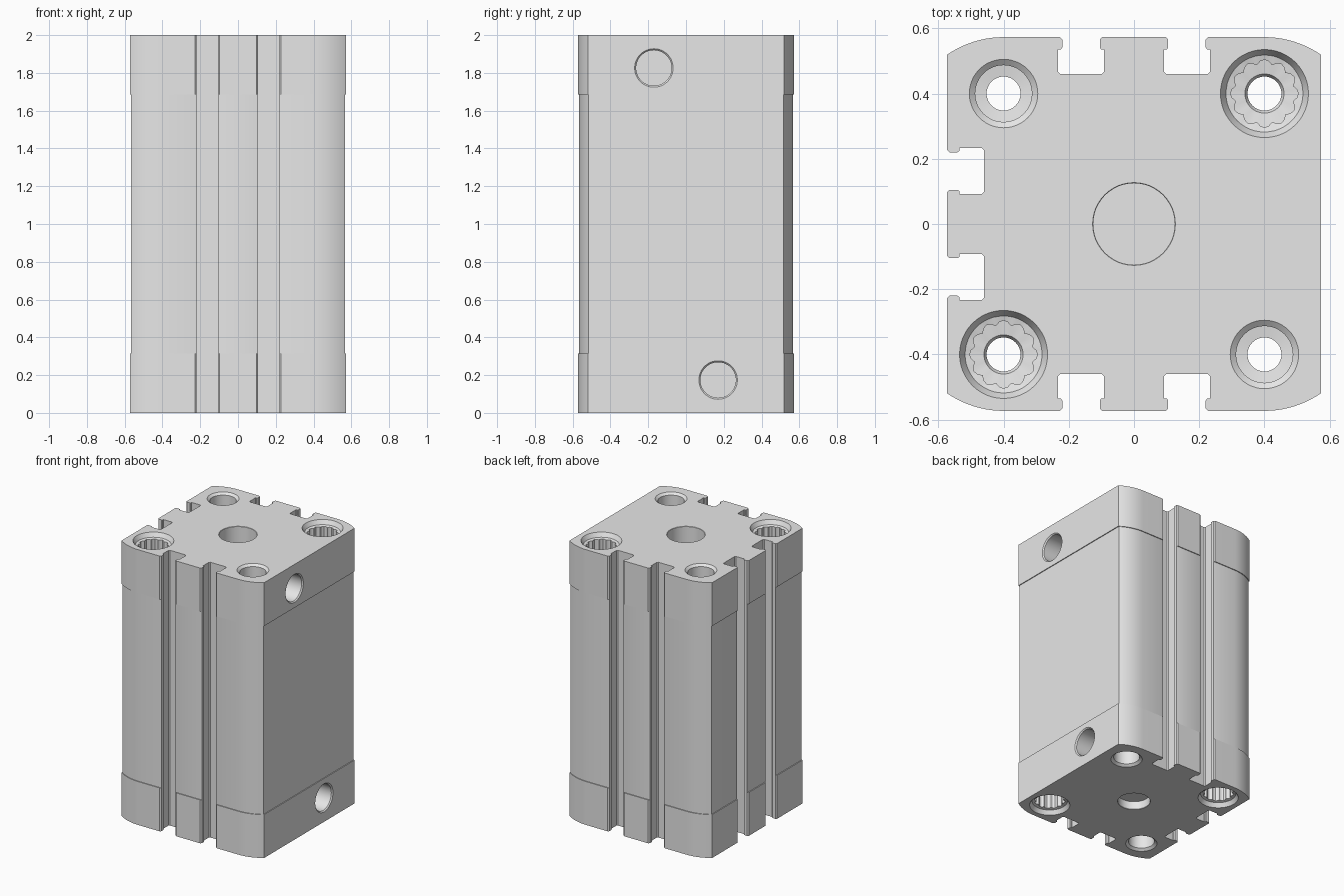
import bpy, bmesh, math
from mathutils import Matrix

cube = bpy.data.objects.get("Cube")
if cube:
    bpy.data.objects.remove(cube, do_unlink=True)

grey = bpy.data.materials.new("light grey metal")
grey.use_nodes = True
grey.diffuse_color = (0.8, 0.8, 0.8, 1)
grey.node_tree.nodes["Principled BSDF"].inputs["Base Color"].default_value = (0.8, 0.8, 0.8, 1)

HALF = 0.573      # half width of the end caps
HOLE = 0.4        # offset of the corner bolts
CAP = 0.315       # height of each end cap
SEG = 48


def loft(name, rings, matrix=Matrix()):
    """Closed solid skinned through a stack of equal-length rings."""
    bm = bmesh.new()
    loops = [[bm.verts.new(p) for p in ring] for ring in rings]
    n = len(loops[0])
    for a, b in zip(loops, loops[1:]):
        for i in range(n):
            j = (i + 1) % n
            bm.faces.new((a[i], a[j], b[j], b[i]))
    bm.faces.new(loops[0][::-1])
    bm.faces.new(loops[-1])
    bm.transform(matrix)
    bmesh.ops.recalc_face_normals(bm, faces=bm.faces)
    mesh = bpy.data.meshes.new(name)
    bm.to_mesh(mesh)
    bm.free()
    mesh.materials.append(grey)
    obj = bpy.data.objects.new(name, mesh)
    bpy.context.collection.objects.link(obj)
    return obj


# Extruded profile: rounded corners and T-slots on three sides
def slot(centre):
    half = [(0.0655, 0), (0.0575, 0.008), (0.0575, 0.032), (0.0625, 0.038),
            (0.07, 0.038), (0.07, 0.106), (0.063, 0.113)]
    return [(centre + u, d) for u, d in half] + [(centre - u, d) for u, d in half[::-1]]


def outline(half):
    slots = [(u, half if d == 0 else HALF - d) for c in (0.1625, -0.1625) for u, d in slot(c)]
    radius, sweep = 0.304, math.asin((half - 0.4) / 0.304)
    arc = [(0.4 + radius * math.sin(sweep * i / 10),
            half - radius + radius * math.cos(sweep * i / 10)) for i in range(10, -1, -1)]
    back = arc + slots + [(-x, y) for x, y in arc[::-1]]
    left = [(-y, x) for x, y in slots]
    front = [(-x, -y) for x, y in back]
    return back + left + front


def prism(name, half, z0, z1):
    return loft(name, [[(x, y, z) for x, y in outline(half)] for z in (z0, z1)])


parts = [prism("bottom_end_cap", HALF, 0, CAP),
         prism("barrel", HALF - 0.006, CAP, 2 - CAP),
         prism("top_end_cap", HALF, 2 - CAP, 2)]


# Round cutters; a ring may be scalloped into a twelve-lobed socket
def turned(name, profile, matrix):
    rings = []
    for r, z, lobed in profile:
        ring = []
        for i in range(SEG):
            a = math.tau * i / SEG
            k = r - 0.014 * (1 - abs(math.cos(6 * a))) if lobed else r
            ring.append((k * math.cos(a), k * math.sin(a), z))
        rings.append(ring)
    obj = loft(name, rings, matrix)
    obj.hide_render = True
    return obj


def blind(r, chamfer, depth):
    return [(r, 0.05, False), (r, 0, False), (r - chamfer, -chamfer, False),
            (r - chamfer, -depth, False)]


# Bolt bore: socket head at one end, plain counterbore at the other
bolt = [(0.135, 1.05, False), (0.135, 1, False), (0.118, 0.97, False),
        (0.104, 0.965, True), (0.104, 0.82, True), (0.06, 0.815, False),
        (0.052, 0.8, False), (0.052, -0.72, False), (0.087, -0.725, False),
        (0.087, -0.985, False), (0.105, -1, False), (0.105, -1.05, False)]
flip = Matrix.Rotation(math.pi, 4, "X")
cutters = []
for sx in (1, -1):
    for sy in (1, -1):
        turn = Matrix() if sx == sy else flip
        place = Matrix.Translation((sx * HOLE, sy * HOLE, 1)) @ turn
        cutters.append(turned("bolt_cutter", bolt, place))

# Central recesses and side ports
cutters.append(turned("top_recess_cutter", blind(0.127, 0.002, 0.27),
                      Matrix.Translation((0, 0, 2))))
cutters.append(turned("bottom_recess_cutter", blind(0.11, 0.002, 0.06), flip))
for s in (1, -1):
    place = Matrix.Translation((HALF, -0.17 * s, 1 + 0.826 * s))
    cutters.append(turned("port_cutter", blind(0.102, 0.008, 0.22),
                          place @ Matrix.Rotation(math.pi / 2, 4, "Y")))

# Cut the parts, then shade smooth with crisp edges
for part in parts:
    bpy.ops.object.select_all(action="DESELECT")
    part.select_set(True)
    bpy.context.view_layer.objects.active = part
    for cutter in cutters:
        mod = part.modifiers.new("cut", "BOOLEAN")
        mod.operation = "DIFFERENCE"
        mod.solver = "EXACT"
        mod.object = cutter
        bpy.ops.object.modifier_apply(modifier=mod.name)
    bpy.ops.object.shade_smooth_by_angle(angle=math.radians(25))

for cutter in cutters:
    bpy.data.objects.remove(cutter, do_unlink=True)
